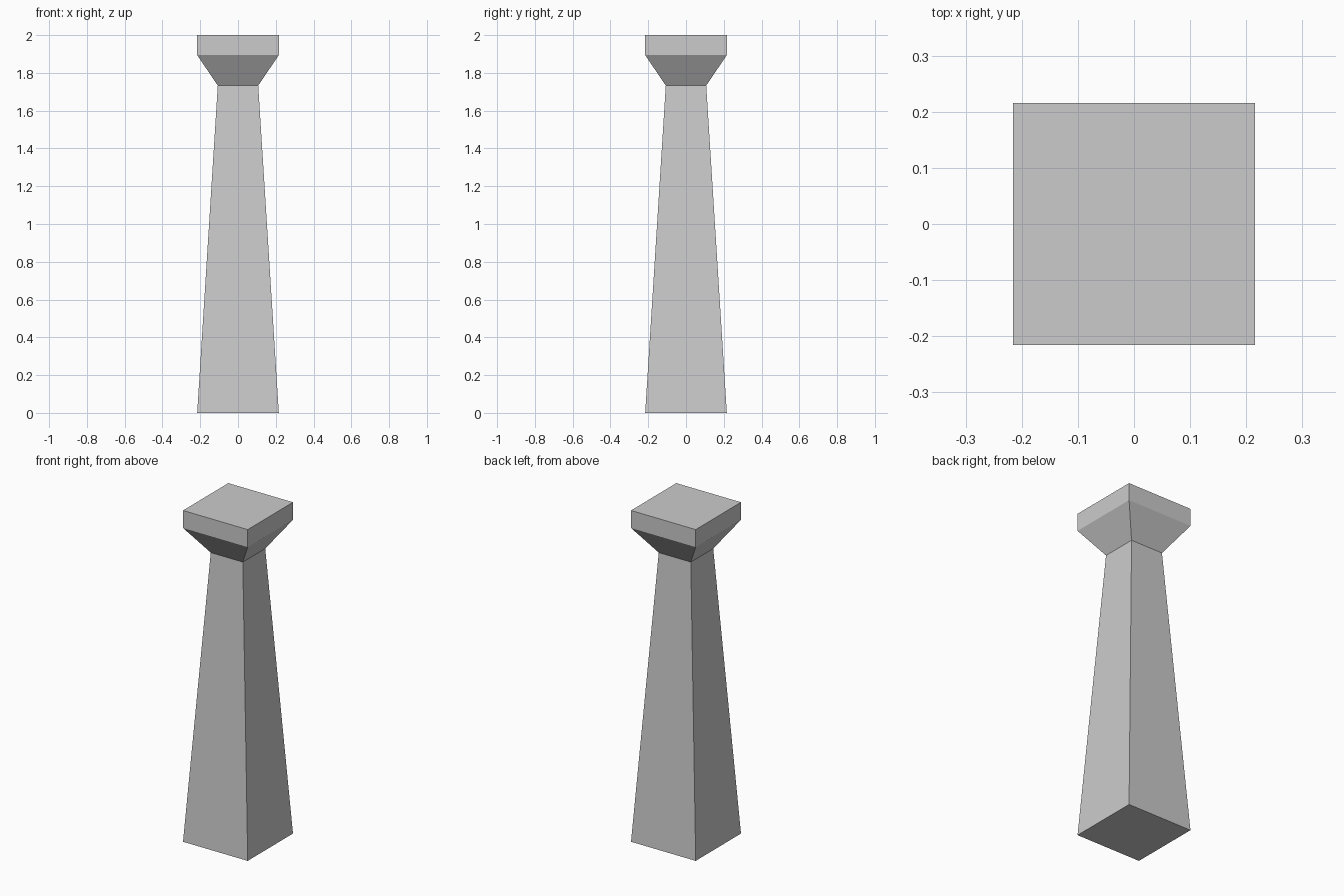
import bpy, bmesh

if "Cube" in bpy.data.objects:
    bpy.data.objects.remove(bpy.data.objects["Cube"])

# Square profile: (half width, height) from foot to top
PROFILE = [(0.216, 0.0), (0.107, 1.733), (0.216, 1.894), (0.216, 2.0)]
CORNERS = [(-1, -1), (1, -1), (1, 1), (-1, 1)]

bm = bmesh.new()
rings = [[bm.verts.new((sx * h, sy * h, z)) for sx, sy in CORNERS] for h, z in PROFILE]

# Tapered shaft, flared neck and capital block
for lower, upper in zip(rings, rings[1:]):
    for i in range(4):
        j = (i + 1) % 4
        bm.faces.new((lower[i], lower[j], upper[j], upper[i]))

# Bottom and top
bm.faces.new(rings[0][::-1])
bm.faces.new(rings[-1])

mesh = bpy.data.meshes.new("pillar")
bm.to_mesh(mesh)
bm.free()
bpy.context.collection.objects.link(bpy.data.objects.new("pillar", mesh))
